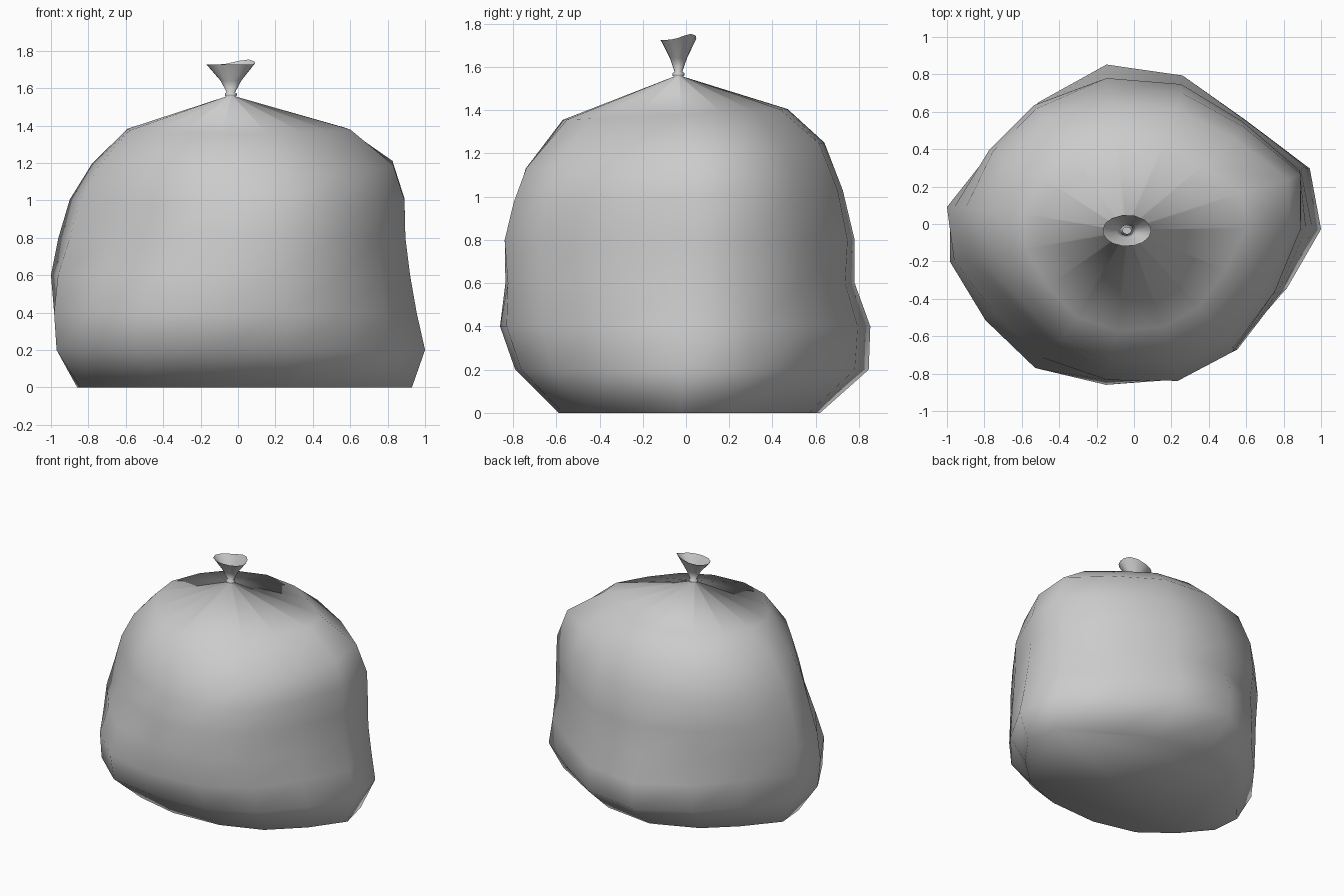
import bpy, bmesh, math

if "Cube" in bpy.data.objects:
    bpy.data.objects.remove(bpy.data.objects["Cube"])

# Plan outline of the bulging sack, counter-clockwise
OUTLINE = [(1.0, -.03), (.94, .30), (.60, .56), (.27, .79), (-.15, .86),
           (-.53, .67), (-.77, .42), (-1.0, .10), (-.98, -.20), (-.78, -.50),
           (-.52, -.75), (-.15, -.86), (.26, -.83), (.58, -.67), (.82, -.37)]

# Height, min x, max x, min y, max y, rise towards the back,
# then corner bulge for back right, back left, front left, front right
LEVELS = [(0.00, -.86, .93, -.59, .62, 0, (0, 0, 0, 0)),
          (0.20, -.97, 1.0, -.79, .85, 0, (0, -.02, .06, 0)),
          (0.40, -.99, .955, -.86, .86, 0, (.01, -.03, .03, 0)),
          (0.60, -1.0, .92, -.845, .78, 0, (.05, 0, -.04, .02)),
          (0.80, -.96, .895, -.86, .78, 0, (.08, .05, -.10, .02)),
          (1.00, -.90, .89, -.81, .725, .03, (.10, .10, -.09, .04)),
          (1.19, -.78, .83, -.75, .64, .06, (.09, .13, -.04, .04)),
          (1.38, -.59, .60, -.57, .47, .025, (.02, .10, 0, 0))]

# Gathered neck, tie and flared mouth: height, radius x, radius y, lip
NECK = [(1.555, .026, .022, 0),
        (1.560, .032, .028, 0),
        (1.572, .032, .028, 0),
        (1.577, .022, .018, 0),
        (1.640, .056, .040, 0),
        (1.725, .130, .084, .028)]
NECK_X, NECK_Y = -.038, -.035


def clamp(v, lo, hi):
    return max(lo, min(hi, v))


def sack_ring(z, x0, x1, y0, y1, rise, bulge):
    ring = []
    for x, y in OUTLINE:
        v = y / .86
        quadrant = (0 if x > 0 else 1) if y > 0 else (2 if x < 0 else 3)
        k = 1 + bulge[quadrant] * 2 * abs(x * v) / (x * x + v * v)
        ring.append((clamp(k * x * (x1 if x > 0 else -x0), x0, x1),
                     clamp(k * v * (y1 if y > 0 else -y0), y0, y1),
                     z + rise * v))
    return ring


def neck_ring(z, rx, ry, lip):
    ring = []
    for x, y in OUTLINE:
        a = math.atan2(y, x)
        ring.append((NECK_X + rx * math.cos(a), NECK_Y + ry * math.sin(a),
                     z + lip * max(0, math.cos(a - .8)) ** 3))
    return ring


# Sack, neck and open mouth as one loft
bm = bmesh.new()
rings = [sack_ring(*lv) for lv in LEVELS] + [neck_ring(*nk) for nk in NECK]
loops = [[bm.verts.new(p) for p in ring] for ring in rings]
n = len(OUTLINE)
for a, b in zip(loops, loops[1:]):
    for i in range(n):
        j = (i + 1) % n
        bm.faces.new((a[i], a[j], b[j], b[i]))

# Flat base
bm.faces.new(loops[0][::-1])
for f in bm.faces:
    f.smooth = True

mesh = bpy.data.meshes.new("tied_sack")
bm.to_mesh(mesh)
bm.free()
sack = bpy.data.objects.new("tied_sack", mesh)
bpy.context.collection.objects.link(sack)
